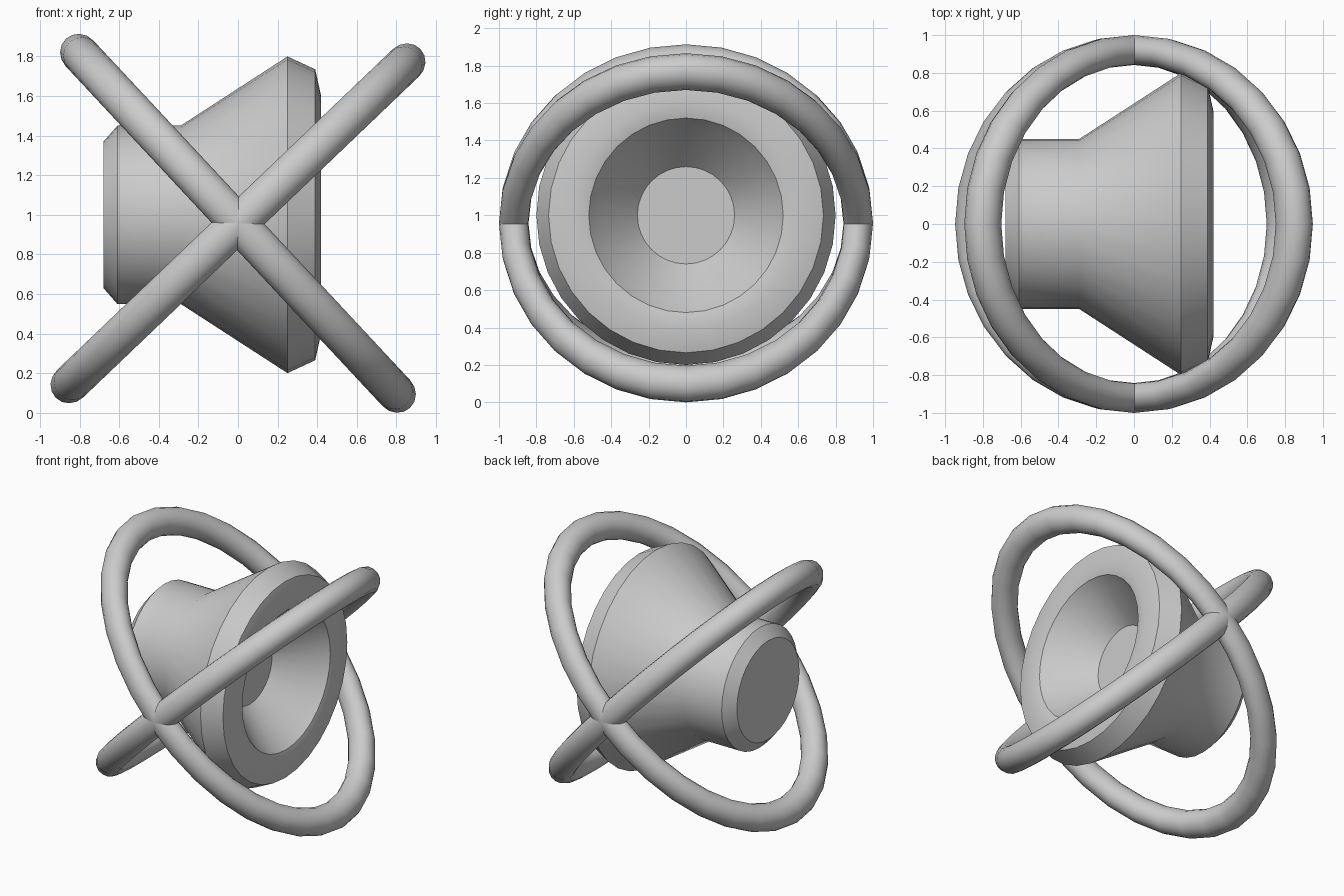
import bpy, bmesh, math
from mathutils import Matrix

if "Cube" in bpy.data.objects:
    bpy.data.objects.remove(bpy.data.objects["Cube"])


def smooth(obj, degrees):
    bpy.ops.object.select_all(action='DESELECT')
    obj.select_set(True)
    bpy.context.view_layer.objects.active = obj
    bpy.ops.object.shade_smooth_by_angle(angle=math.radians(degrees))


def lathe_x(name, profile, height, sides=32):
    """Revolve (x, radius) points around a horizontal axis, capping both ends."""
    bm = bmesh.new()
    rings = []
    for x, r in profile:
        rings.append([bm.verts.new((x, r * math.cos(a), height + r * math.sin(a)))
                      for a in (2 * math.pi * i / sides for i in range(sides))])
    for lo, hi in zip(rings, rings[1:]):
        for i in range(sides):
            j = (i + 1) % sides
            bm.faces.new((lo[i], lo[j], hi[j], hi[i]))
    bm.faces.new(rings[0])
    bm.faces.new(rings[-1])
    bmesh.ops.recalc_face_normals(bm, faces=bm.faces)
    mesh = bpy.data.meshes.new(name)
    bm.to_mesh(mesh)
    bm.free()
    obj = bpy.data.objects.new(name, mesh)
    bpy.context.collection.objects.link(obj)
    smooth(obj, 35)
    return obj


def oval_ring(name, tilt):
    """Torus stretched along its long axis, tilted about y."""
    bpy.ops.mesh.primitive_torus_add(major_radius=0.921, minor_radius=0.079,
                                     major_segments=32, minor_segments=16)
    obj = bpy.context.object
    obj.name = name
    obj.data.transform(Matrix.Translation((0, 0, 0.957))
                       @ Matrix.Rotation(math.radians(tilt), 4, 'Y')
                       @ Matrix.Diagonal((1.275, 1, 1.21, 1)))
    smooth(obj, 40)
    return obj


# Flared body with a rounded rim and a recessed bowl
lathe_x("flared_body", [
    (-0.68, 0.37), (-0.61, 0.45), (-0.29, 0.45), (0.25, 0.80),
    (0.39, 0.735), (0.42, 0.60), (0.40, 0.52), (0.33, 0.47), (0.10, 0.26),
], height=1.0)

# Two crossed guard rings
oval_ring("rising_ring", -43.7)
oval_ring("falling_ring", 47.0)
